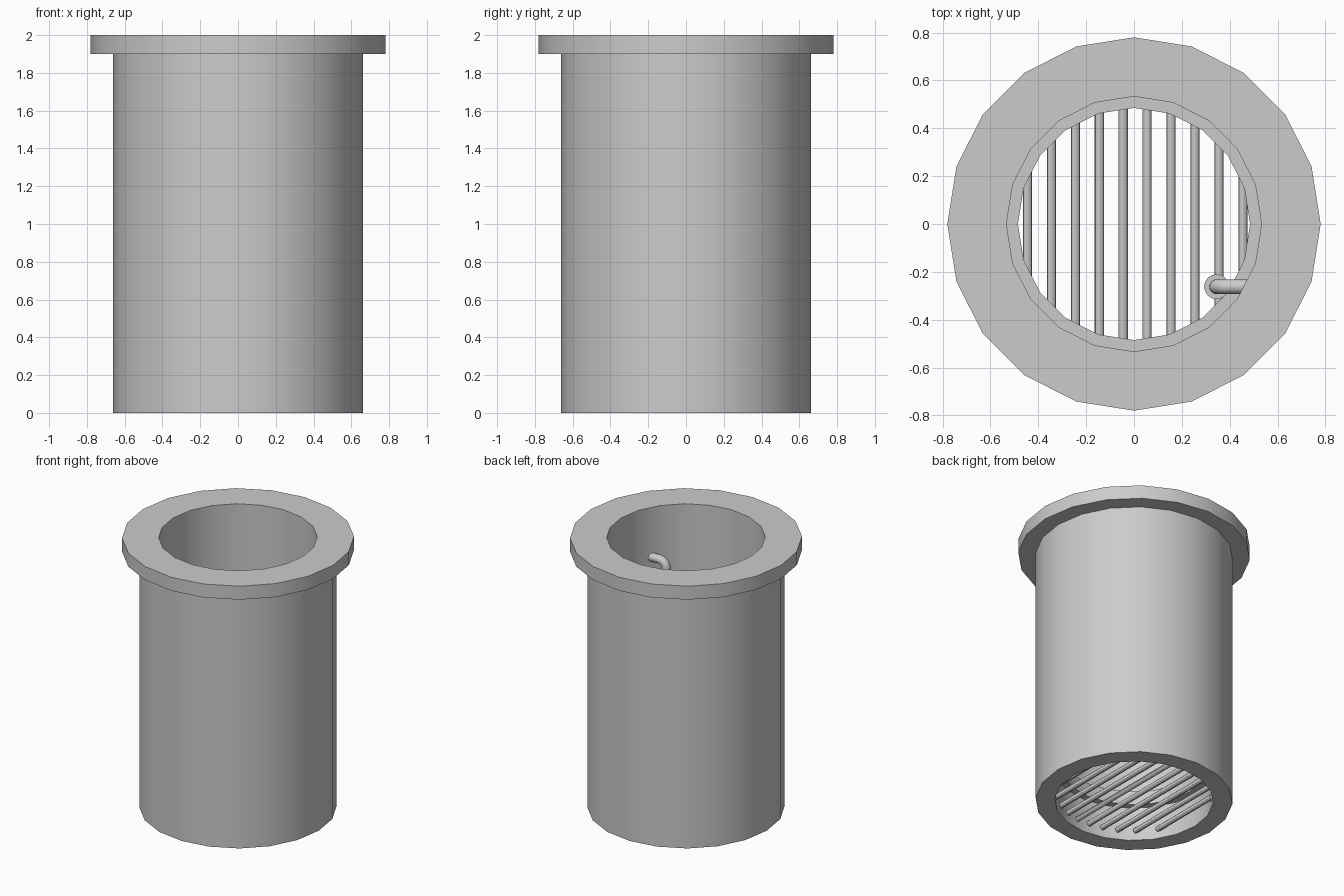
import bpy, bmesh, math
from mathutils import Vector

if "Cube" in bpy.data.objects:
    bpy.data.objects.remove(bpy.data.objects["Cube"])

SIDES = 20


def finish(bm, name):
    bmesh.ops.recalc_face_normals(bm, faces=bm.faces)
    mesh = bpy.data.meshes.new(name)
    bm.to_mesh(mesh)
    bm.free()
    obj = bpy.data.objects.new(name, mesh)
    bpy.context.collection.objects.link(obj)
    bpy.ops.object.select_all(action='DESELECT')
    obj.select_set(True)
    bpy.context.view_layer.objects.active = obj
    bpy.ops.object.shade_smooth_by_angle(angle=math.radians(30))
    return obj


def bridge(bm, rings):
    for a, b in rings:
        n = len(a)
        for i in range(n):
            j = (i + 1) % n
            bm.faces.new((a[i], a[j], b[j], b[i]))


def lathe_ring(name, profile):
    """Revolve a closed (radius, z) profile."""
    bm = bmesh.new()
    rings = [[bm.verts.new((r * math.cos(k * math.tau / SIDES),
                            r * math.sin(k * math.tau / SIDES), z))
              for k in range(SIDES)] for r, z in profile]
    bridge(bm, zip(rings, rings[1:] + rings[:1]))
    return finish(bm, name)


def tube(name, path, radii, sides=12):
    """Capped tube along a path lying in an x-z or y-z plane."""
    bm = bmesh.new()
    pts = [Vector(p) for p in path]
    d0 = pts[-1] - pts[0]
    side = Vector((1, 0, 0)) if abs(d0.y) > 1e-4 else Vector((0, 1, 0))
    rings = []
    for i, p in enumerate(pts):
        # step over coincident points so that radius steps stay square
        ahead = next((q - p for q in pts[i + 1:] if (q - p).length > 1e-5), Vector())
        back = next((p - q for q in reversed(pts[:i]) if (p - q).length > 1e-5), Vector())
        t = (ahead.normalized() + back.normalized()).normalized()
        up = t.cross(side)
        rings.append([bm.verts.new(p + radii[i] * (side * math.cos(a) + up * math.sin(a)))
                      for a in (k * math.tau / sides for k in range(sides))])
    bridge(bm, zip(rings, rings[1:]))
    bm.faces.new(rings[0])
    bm.faces.new(rings[-1])
    return finish(bm, name)


# Hollow shaft with the wide rim at the top
lathe_ring("shaft", [(0.663, 0), (0.663, 1.9), (0.78, 1.9), (0.78, 2.0),
                     (0.533, 2.0), (0.533, 0)])

# Narrow ledge inside, above the grate
lathe_ring("inner_ledge", [(0.533, 0.25), (0.533, 0.35), (0.485, 0.35), (0.485, 0.25)])

# Grate bars near the bottom
for i in range(10):
    x = -0.445 + 0.1 * i
    half = math.sqrt(0.53 ** 2 - x * x) - 0.005
    tube(f"grate_bar_{i + 1}", [(x, -half, 0.07), (x, half, 0.07)], [0.019, 0.019])

# Spout: from the wall, bending down to a wider nozzle
bend = [(0.40 - 0.055 * math.sin(a), -0.262, 1.575 + 0.055 * math.cos(a))
        for a in (k * math.pi / 12 for k in range(7))]
path = [(0.48, -0.262, 1.63)] + bend + [(0.345, -0.262, z) for z in (1.5, 1.5, 1.43)]
tube("spout", path, [0.031] * 9 + [0.052, 0.052], 16)
